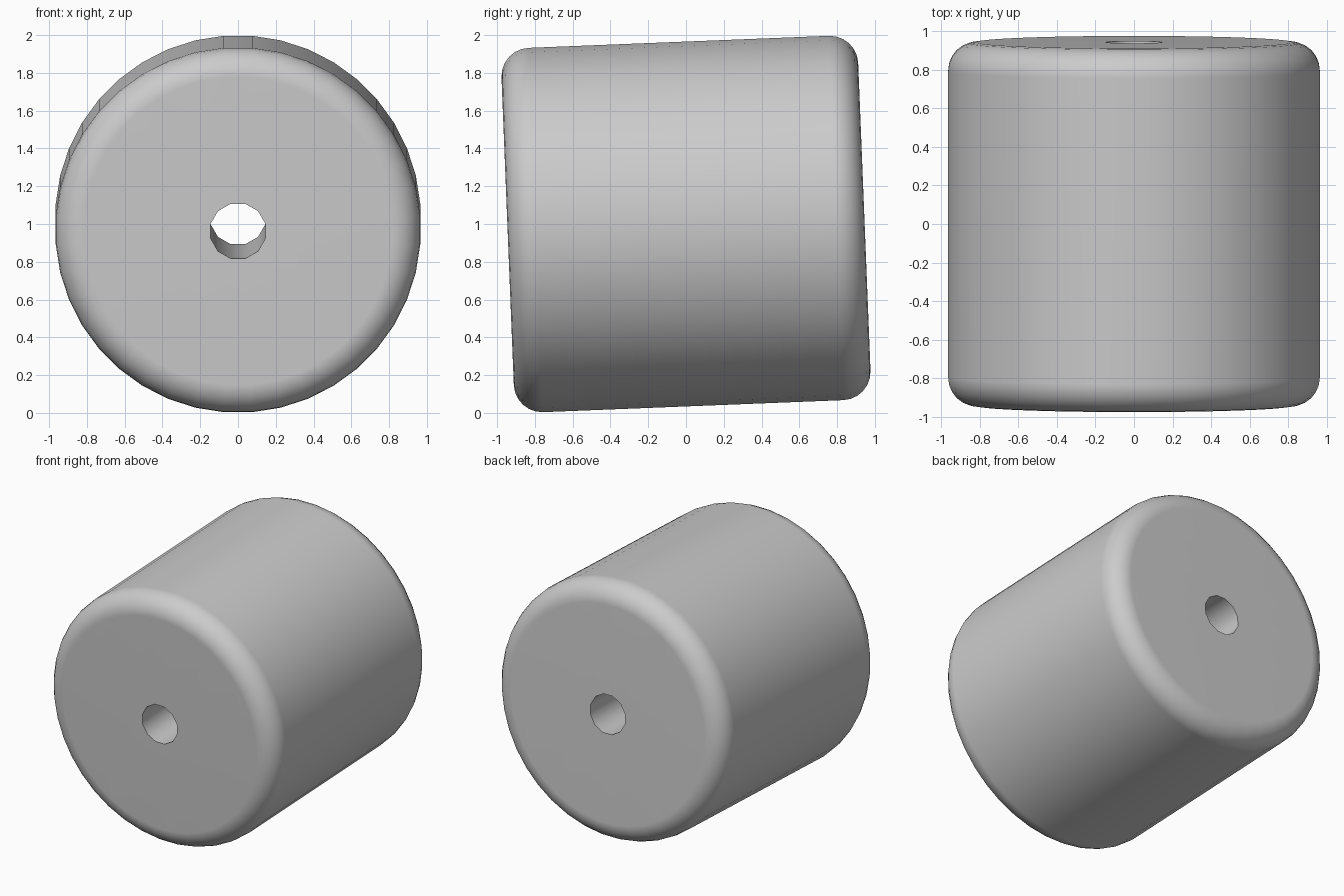
import bpy, bmesh
from math import sin, cos, pi, radians
from mathutils import Matrix

if "Cube" in bpy.data.objects:
    bpy.data.objects.remove(bpy.data.objects["Cube"])

RADIUS, HALF, FILLET, BORE = 0.968, 0.945, 0.15, 0.15
SIDES, BORE_SIDES, STEPS = 40, 12, 6
TILT = 0.04

grey = bpy.data.materials.new("plain grey")
grey.use_nodes = True
grey.diffuse_color = (0.6, 0.6, 0.6, 1)
grey.node_tree.nodes["Principled BSDF"].inputs["Base Color"].default_value = (0.6, 0.6, 0.6, 1)

bm = bmesh.new()


def ring(radius, y, sides):
    """Closed ring of vertices around the y axis."""
    angles = [2 * pi * (i + 0.5) / sides for i in range(sides)]
    return [bm.verts.new((radius * cos(a), y, radius * sin(a))) for a in angles]


def skin(rings):
    """Quads between successive rings."""
    for a, b in zip(rings, rings[1:]):
        for i in range(len(a)):
            j = (i + 1) % len(a)
            bm.faces.new((a[i], a[j], b[j], b[i]))


def loop_edges(verts):
    return [bm.edges.get((v, verts[i - 1])) for i, v in enumerate(verts)]


# Outer wall with rounded rims
profile = []
for k in range(STEPS + 1):
    a = pi / 2 * k / STEPS
    profile.append((RADIUS - FILLET + FILLET * sin(a), -HALF + FILLET - FILLET * cos(a)))
profile += [(r, -y) for r, y in reversed(profile)]
wall = [ring(r, y, SIDES) for r, y in profile]
skin(wall)

# Through hole
bore = [ring(BORE, y, BORE_SIDES) for y in (-HALF, HALF)]
skin(bore)

# Flat ends around the hole
for outer, inner, side in ((wall[0], bore[0], -1), (wall[-1], bore[1], 1)):
    bmesh.ops.triangle_fill(bm, edges=loop_edges(outer) + loop_edges(inner),
                            use_beauty=True, normal=(0, side, 0))

bmesh.ops.recalc_face_normals(bm, faces=bm.faces)
bm.transform(Matrix.Translation((0, 0, 1)) @ Matrix.Rotation(TILT, 4, 'X'))
mesh = bpy.data.meshes.new("roller")
bm.to_mesh(mesh)
bm.free()
mesh.materials.append(grey)

roller = bpy.data.objects.new("roller", mesh)
bpy.context.collection.objects.link(roller)
bpy.ops.object.select_all(action='DESELECT')
roller.select_set(True)
bpy.context.view_layer.objects.active = roller
bpy.ops.object.shade_smooth_by_angle(angle=radians(35))

# Keep the flat ends flat in shading
weighted = roller.modifiers.new("weighted normals", 'WEIGHTED_NORMAL')
weighted.keep_sharp = True
